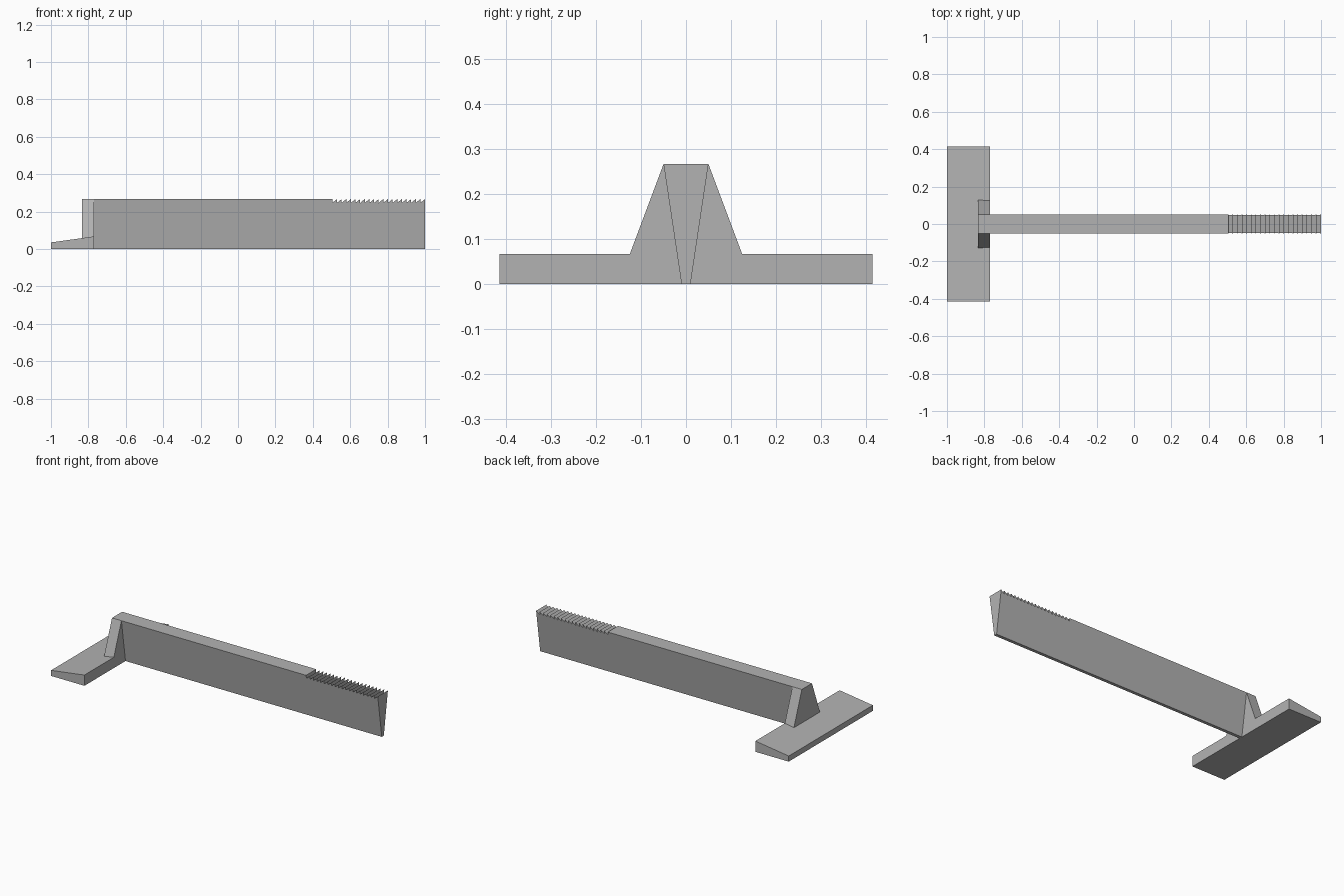
import bpy
import bmesh

cube = bpy.data.objects.get("Cube")
if cube:
    bpy.data.objects.remove(cube, do_unlink=True)

grey = bpy.data.materials.new("plain grey")
grey.use_nodes = True
grey.diffuse_color = (0.45, 0.45, 0.45, 1)
grey.node_tree.nodes["Principled BSDF"].inputs["Base Color"].default_value = grey.diffuse_color


def tapered_prism(name, outline, half_width):
    """Side outline in x and z, with a half width in y that depends on z."""
    bm = bmesh.new()
    front = [bm.verts.new((x, -half_width(z), z)) for x, z in outline]
    back = [bm.verts.new((x, half_width(z), z)) for x, z in outline]
    bm.faces.new(front)
    bm.faces.new(back[::-1])
    for i in range(len(outline)):
        j = (i + 1) % len(outline)
        bm.faces.new((front[i], back[i], back[j], front[j]))
    bmesh.ops.recalc_face_normals(bm, faces=bm.faces)
    mesh = bpy.data.meshes.new(name)
    bm.to_mesh(mesh)
    bm.free()
    mesh.materials.append(grey)
    obj = bpy.data.objects.new(name, mesh)
    bpy.context.collection.objects.link(obj)
    return obj


TOP = 0.267
JOINT = -0.77

# Wedge bar with a row of saw teeth along the free end
TEETH = 20
START = 0.505
pitch = (1 - START) / TEETH
ridge = [(JOINT, TOP), (START, TOP)]
for i in range(TEETH):
    x = START + i * pitch
    ridge += [(x, TOP - 0.02), (x + pitch, TOP)]
tapered_prism("toothed_bar", [(1, 0), (JOINT, 0)] + ridge,
              lambda z: 0.01 + 0.04 * z / TOP)

# Sloping cross plate
tapered_prism("cross_plate", [(-1, 0), (JOINT, 0), (JOINT, 0.067), (-1, 0.035)],
              lambda z: 0.415)

# Gusset flaring down from the bar onto the plate
tapered_prism("gusset", [(-0.835, 0.05), (JOINT, 0.05), (JOINT, TOP), (-0.835, TOP)],
              lambda z: 0.05 + 0.375 * (TOP - z))
